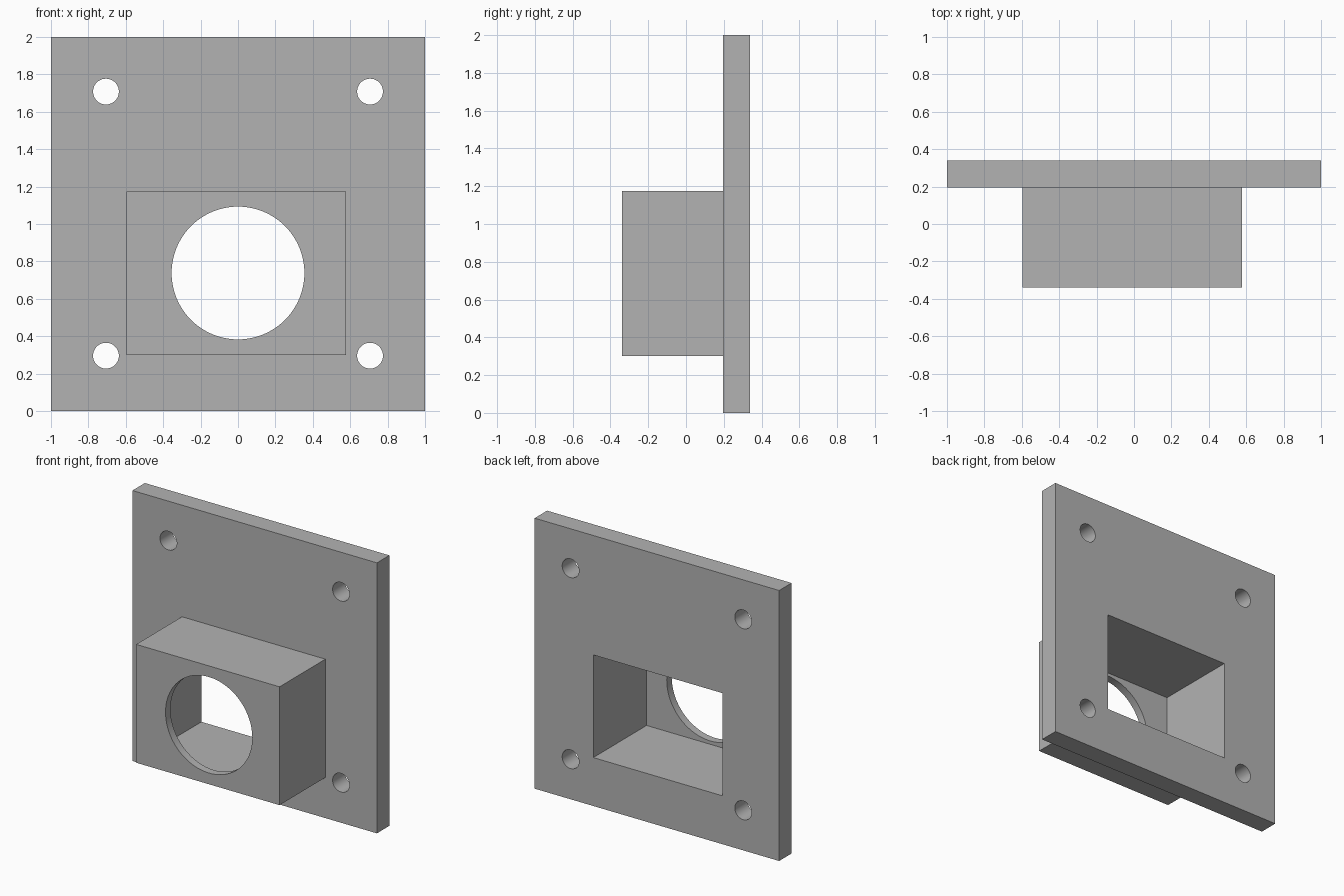
import bpy
import math

cube = bpy.data.objects.get("Cube")
if cube:
    bpy.data.objects.remove(cube, do_unlink=True)

WALL = 0.058
FRONT, SEAM, BACK = -0.34, 0.195, 0.34
LEFT, RIGHT, LOW, HIGH = -0.595, 0.578, 0.30, 1.175

grey = bpy.data.materials.new("plain grey")
grey.use_nodes = True
colour = (0.45, 0.45, 0.45, 1)
grey.diffuse_color = colour
grey.node_tree.nodes["Principled BSDF"].inputs["Base Color"].default_value = colour


def box(name, x, y, z):
    """Block between the given (low, high) limits on each axis."""
    lims = (x, y, z)
    bpy.ops.mesh.primitive_cube_add(size=1, location=[(a + b) / 2 for a, b in lims])
    ob = bpy.context.object
    ob.name = name
    ob.scale = [b - a for a, b in lims]
    bpy.ops.object.transform_apply(location=True, rotation=False, scale=True)
    ob.data.materials.append(grey)
    return ob


def bore(name, x, z, radius, y0, y1, sides):
    """Cylinder lying along the y axis."""
    bpy.ops.mesh.primitive_cylinder_add(vertices=sides, radius=radius, depth=y1 - y0,
                                        location=(x, (y0 + y1) / 2, z),
                                        rotation=(math.pi / 2, 0, 0))
    ob = bpy.context.object
    ob.name = name
    ob.data.materials.append(grey)
    return ob


def combine(target, tool, operation):
    """Apply a boolean and discard the tool."""
    tool.hide_render = True
    mod = target.modifiers.new(operation.title(), 'BOOLEAN')
    mod.operation = operation
    mod.solver = 'EXACT'
    mod.object = tool
    bpy.context.view_layer.objects.active = target
    bpy.ops.object.modifier_apply(modifier=mod.name)
    bpy.data.objects.remove(tool, do_unlink=True)


# Mounting plate with the hollow housing standing on its front
bracket = box("mounting_plate_with_housing", (-1, 1), (SEAM, BACK), (0, 2))
combine(bracket, box("housing", (LEFT, RIGHT), (FRONT, SEAM + 0.05), (LOW, HIGH)), 'UNION')

# Cavity open at the back
combine(bracket, box("cavity_cutter", (LEFT + WALL, RIGHT - WALL),
                     (FRONT + WALL, BACK + 0.1), (LOW + WALL, HIGH - WALL)), 'DIFFERENCE')

# Round opening in the housing front
combine(bracket, bore("opening_cutter", 0, 0.738, 0.355, FRONT - 0.1, FRONT + WALL + 0.1, 96),
        'DIFFERENCE')

# Four corner screw holes
for x in (-0.706, 0.706):
    for z in (0.296, 1.708):
        combine(bracket, bore("screw_hole_cutter", x, z, 0.069, SEAM - 0.1, BACK + 0.1, 48),
                'DIFFERENCE')

# Smooth hole walls, sharp corners
bpy.ops.object.select_all(action='DESELECT')
bracket.select_set(True)
bpy.context.view_layer.objects.active = bracket
bpy.ops.object.shade_smooth_by_angle(angle=math.radians(30))
